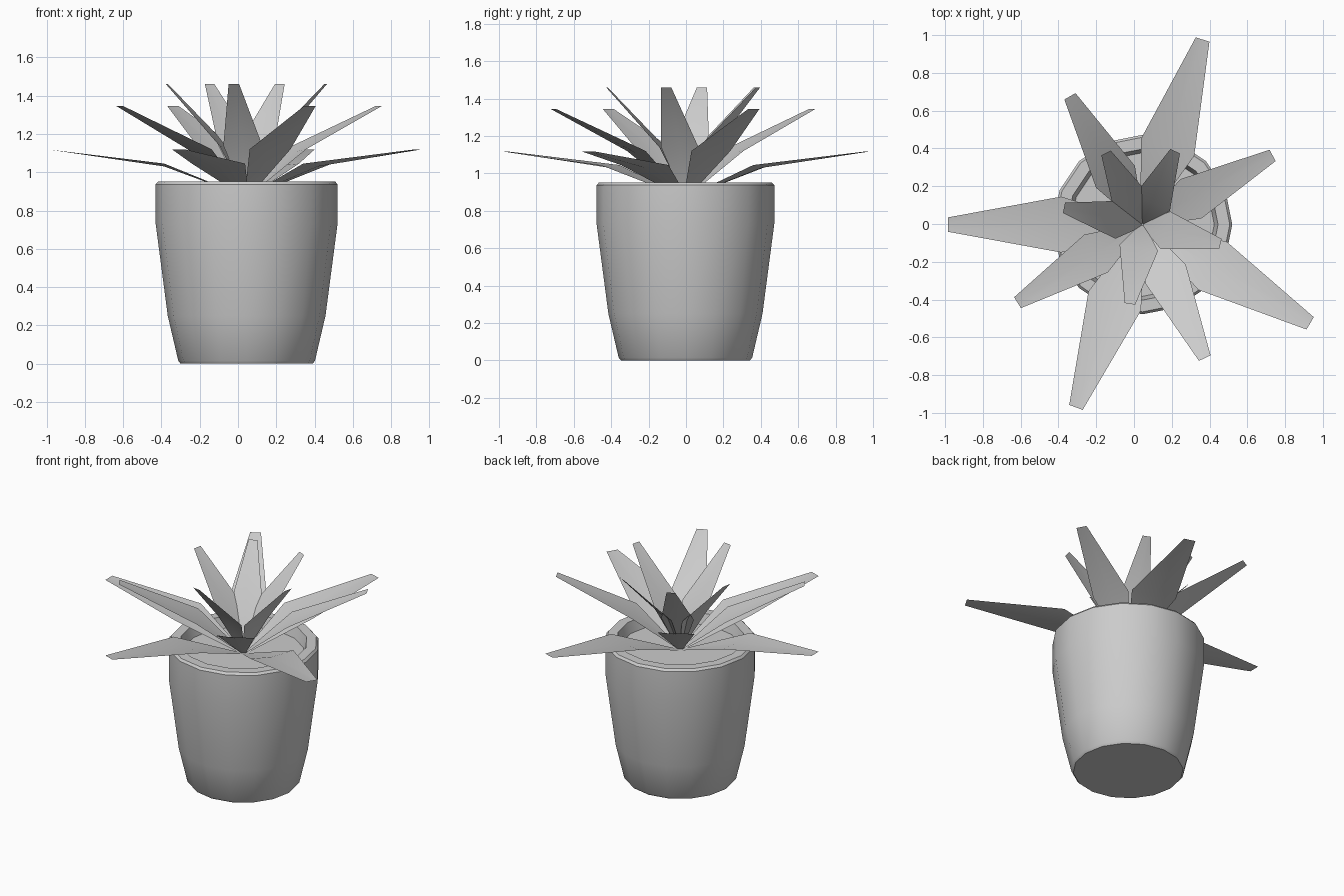
import bpy
import bmesh
from math import radians, sin, cos, pi
from mathutils import Matrix, Vector

if "Cube" in bpy.data.objects:
    bpy.data.objects.remove(bpy.data.objects["Cube"])

CENTRE = Vector((0.045, -0.003, 0))

grey = bpy.data.materials.new("plain grey")
grey.use_nodes = True
GREY = (0.6, 0.6, 0.6, 1)
grey.diffuse_color = GREY
grey.node_tree.nodes["Principled BSDF"].inputs["Base Color"].default_value = GREY


def finish(name, bm, angle):
    mesh = bpy.data.meshes.new(name)
    bm.to_mesh(mesh)
    bm.free()
    mesh.materials.append(grey)
    obj = bpy.data.objects.new(name, mesh)
    bpy.context.collection.objects.link(obj)
    bpy.ops.object.select_all(action='DESELECT')
    obj.select_set(True)
    bpy.context.view_layer.objects.active = obj
    bpy.ops.object.shade_smooth_by_angle(angle=radians(angle))
    return obj


def lathe(name, profile, sides=16):
    """Turn a radius/height profile about the pot axis, capping both ends."""
    bm = bmesh.new()
    rings = [[bm.verts.new(CENTRE + Vector((r * cos(2 * pi * i / sides),
                                            r * sin(2 * pi * i / sides), z)))
              for i in range(sides)] for r, z in profile]
    for low, high in zip(rings, rings[1:]):
        for i in range(sides):
            j = (i + 1) % sides
            bm.faces.new((low[i], low[j], high[j], high[i]))
    bm.faces.new(rings[0][::-1])
    bm.faces.new(rings[-1])
    return finish(name, bm, 30)


def leaf(name, angle, stations):
    """Kite-shaped blade from (reach, height, half width, fold) stations."""
    bm = bmesh.new()
    rows = [[bm.verts.new((r, side * w, z - (0 if side else fold)))
             for side in (-1, 0, 1)] for r, z, w, fold in stations]
    for a, b in zip(rows, rows[1:]):
        for k in (0, 1):
            bm.faces.new((a[k], b[k], b[k + 1], a[k + 1]))
    bm.transform(Matrix.Translation(CENTRE) @ Matrix.Rotation(radians(angle), 4, 'Z'))
    return finish(name, bm, 30)


# Pot: tapered wall, bevelled foot and rim, inner wall down to the soil
lathe("pot", [(0.345, 0), (0.357, 0.015), (0.412, 0.25), (0.475, 0.73),
              (0.475, 0.937), (0.462, 0.952), (0.40, 0.952), (0.38, 0.88)])

# Leaves: three tiers, each with its own blade and directions
tiers = {
    "outer_leaf": ([(0, 0.87, 0.012, 0), (0.43, 1.045, 0.148, 0.015),
                    (1.03, 1.118, 0.038, 0)], (180, 72, 250, -30.5)),
    "middle_leaf": ([(0, 0.87, 0.012, 0), (0.29, 1.12, 0.118, 0.012),
                     (0.78, 1.345, 0.034, 0)], (119.5, 28, 212, -65)),
    "inner_leaf": ([(0, 0.87, 0.012, 0), (0.125, 1.14, 0.103, 0.01),
                    (0.425, 1.46, 0.028, 0)], (117, 66, 168, -14, -99)),
}
for tier, (stations, angles) in tiers.items():
    for n, angle in enumerate(angles, 1):
        leaf(f"{tier}_{n}", angle, stations)
